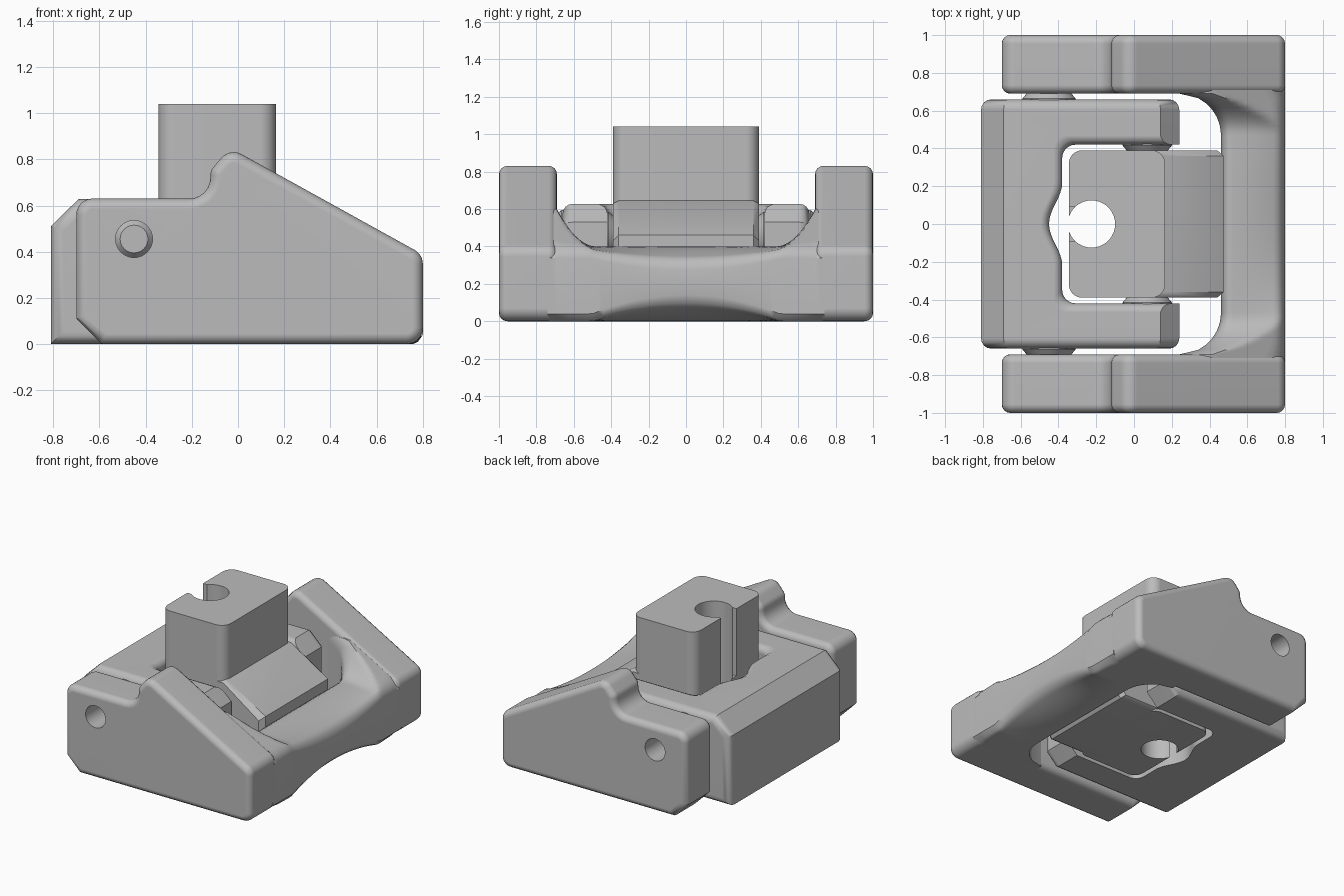
import bpy, bmesh, math
from mathutils import Vector

old = bpy.data.objects.get("Cube")
if old:
    bpy.data.objects.remove(old, do_unlink=True)

grey = bpy.data.materials.new("plain_grey")
grey.use_nodes = True
COLOUR = (0.5, 0.5, 0.5, 1)
grey.diffuse_color = COLOUR
for node in grey.node_tree.nodes:
    if node.type == 'BSDF_PRINCIPLED':
        node.inputs["Base Color"].default_value = COLOUR


def rounded(corners, steps=6):
    """Polygon from (a, b, radius) corners, each with an arc fillet."""
    out = []
    count = len(corners)
    for i, (a, b, r) in enumerate(corners):
        p = Vector((a, b))
        if r == 0:
            out.append((a, b))
            continue
        u = (Vector(corners[i - 1][:2]) - p).normalized()
        v = (Vector(corners[(i + 1) % count][:2]) - p).normalized()
        half = u.angle(v) / 2
        centre = p + (u + v).normalized() * (r / math.sin(half))
        start = p + u * (r / math.tan(half)) - centre
        end = p + v * (r / math.tan(half)) - centre
        sweep = start.angle(end)
        for k in range(steps + 1):
            f = k / steps
            q = (start * math.sin((1 - f) * sweep) + end * math.sin(f * sweep)) / math.sin(sweep)
            out.append(tuple(centre + q))
    return out


def circle(a, b, r, n=40):
    return [(a + r * math.cos(2 * math.pi * i / n), b + r * math.sin(2 * math.pi * i / n))
            for i in range(n)]


def loft(name, sections, axis, bevel=0):
    """Closed solid through (position, outline) sections, with rounded end edges."""
    bm = bmesh.new()
    rings = []
    for t, outline in sections:
        rings.append([bm.verts.new((a, t, b) if axis == 'Y' else (a, b, t)) for a, b in outline])
    n = len(rings[0])
    for low, high in zip(rings, rings[1:]):
        for i in range(n):
            j = (i + 1) % n
            bm.faces.new((low[i], low[j], high[j], high[i]))
    caps = [bm.faces.new(rings[0]), bm.faces.new(rings[-1])]
    bmesh.ops.recalc_face_normals(bm, faces=bm.faces[:])
    if bevel:
        edges = list({e for f in caps for e in f.edges})
        bmesh.ops.bevel(bm, geom=edges, offset=bevel, segments=4, profile=0.5,
                        affect='EDGES', clamp_overlap=False)
        bmesh.ops.recalc_face_normals(bm, faces=bm.faces[:])
    mesh = bpy.data.meshes.new(name)
    bm.to_mesh(mesh)
    bm.free()
    mesh.materials.append(grey)
    obj = bpy.data.objects.new(name, mesh)
    bpy.context.collection.objects.link(obj)
    return obj


def activate(obj):
    bpy.ops.object.select_all(action='DESELECT')
    obj.select_set(True)
    bpy.context.view_layer.objects.active = obj


def cut(obj, cutter):
    mod = obj.modifiers.new("cut", 'BOOLEAN')
    mod.operation = 'DIFFERENCE'
    mod.solver = 'EXACT'
    mod.object = cutter
    activate(obj)
    bpy.ops.object.modifier_apply(modifier=mod.name)
    bpy.data.objects.remove(cutter, do_unlink=True)


def finish(obj):
    activate(obj)
    bpy.ops.object.shade_smooth_by_angle(angle=math.radians(35))
    mod = obj.modifiers.new("flat_shading", 'WEIGHTED_NORMAL')
    mod.keep_sharp = True


PIVOT_Z = 0.455
OUTER_PIVOT_X = -0.45
INNER_PIVOT_X = 0.07

# Outer frame: two wedge arms with a pin hole each
arm_profile = rounded([
    (-0.59, 0, 0), (0.8, 0, 0.07), (0.8, 0.388, 0.07), (-0.035, 0.85, 0.07),
    (-0.12, 0.75, 0.06), (-0.12, 0.63, 0.09), (-0.7, 0.63, 0.07), (-0.7, 0.11, 0)])
for side, label in ((-1, "front"), (1, "back")):
    arm = loft(label + "_frame_arm", [(side * 0.69, arm_profile), (side * 1.0, arm_profile)],
               'Y', 0.045)
    hole = circle(OUTER_PIVOT_X, PIVOT_Z, 0.08)
    cut(arm, loft("hole_cutter", [(side * 0.6, hole), (side * 1.1, hole)], 'Y'))
    finish(arm)


# Outer frame: crossbar with scooped top, relieved underside and rounded inner corners
def bar_section(y):
    d = abs(y)
    bend = min(max((d - 0.47) / 0.22, 0), 1)
    inner = 0.46 - 0.22 * (1 - math.sqrt(1 - bend * bend))
    top = 0.40 + 0.2 * min(max((d - 0.48) / 0.21, 0), 1) ** 2
    dip = 0.08 * max(0, 1 - (y / 0.58) ** 2)
    relief = 0.1 * max(0, 1 - (y / 0.5) ** 2)
    upper, lower = [], []
    for i in range(17):
        u = i / 16
        x = inner + (0.8 - inner) * u
        edge = max(0, (abs(2 * u - 1) - 0.75) / 0.25) ** 2
        upper.append((x, min(top - dip * u * u - 0.045 * edge, 0.82 - 0.553 * x - 0.04 * edge * u)))
        lower.append((x, relief * u * u + (0.04 * edge if u > 0.5 else 0)))
    return upper + lower[::-1]


ys = [0.74 * (i / 30 - 1) for i in range(61)]
finish(loft("frame_crossbar", [(y, bar_section(y)) for y in ys], 'Y'))

# Middle yoke: chamfered body opened by a slot with a curved relief
yoke_profile = [(-0.81, 0), (0.15, 0), (0.24, 0.09), (0.24, 0.53),
                (0.14, 0.628), (-0.69, 0.628), (-0.81, 0.51)]
yoke = loft("middle_yoke", [(-0.66, yoke_profile), (0.66, yoke_profile)], 'Y', 0.055)


def slot(grow):
    w, back = 0.42 + grow, -0.38 - grow
    relief = [(back - 0.035 * (1 + math.cos(math.pi * y / 0.22)), y, 0)
              for y in [0.22 * (1 - i / 8) for i in range(17)]]
    return rounded([(0.6, -w, 0), (0.6, w, 0), (back, w, 0.07)] + relief + [(back, -w, 0.07)])


cut(yoke, loft("slot_cutter", [(-0.1, slot(0)), (0.575, slot(0)), (0.597, slot(0.006)),
                               (0.615, slot(0.02)), (0.629, slot(0.05)), (0.8, slot(0.05))], 'Z'))
finish(yoke)

# Tapered pivots between frame, yoke and block
for side, label in ((-1, "front"), (1, "back")):
    finish(loft(label + "_outer_pivot", [
        (side * 0.62, circle(OUTER_PIVOT_X, PIVOT_Z, 0.14)),
        (side * 0.665, circle(OUTER_PIVOT_X, PIVOT_Z, 0.14)),
        (side * 0.76, circle(OUTER_PIVOT_X, PIVOT_Z, 0.06))], 'Y'))
    finish(loft(label + "_inner_pivot", [
        (side * 0.46, circle(INNER_PIVOT_X, PIVOT_Z, 0.13)),
        (side * 0.415, circle(INNER_PIVOT_X, PIVOT_Z, 0.13)),
        (side * 0.33, circle(INNER_PIVOT_X, PIVOT_Z, 0.06))], 'Y'))

# Centre block: upright post with a vertical bore and a rear slit
post_plan = rounded([(-0.345, -0.39, 0.07), (0.165, -0.39, 0.07),
                     (0.165, 0.39, 0.07), (-0.345, 0.39, 0.07)])
post = loft("centre_post", [(0, post_plan), (1.04, post_plan)], 'Z')
bore = circle(-0.225, 0, 0.125)
cut(post, loft("bore_cutter", [(-0.1, bore), (1.2, bore)], 'Z'))
slit = [(-0.6, -0.09), (-0.225, -0.09), (-0.225, 0.09), (-0.6, 0.09)]
cut(post, loft("slit_cutter", [(0.55, slit), (1.2, slit)], 'Z'))
finish(post)

# Centre block: sloped foot
foot_profile = [(-0.05, 0), (0.42, 0), (0.475, 0.06), (0.475, 0.46), (0.165, 0.645), (-0.05, 0.645)]
foot_inset = [(-0.05, 0.02), (0.4, 0.02), (0.44, 0.07), (0.44, 0.43), (0.155, 0.63), (-0.05, 0.63)]
finish(loft("centre_foot", [(-0.39, foot_inset), (-0.36, foot_profile),
                            (0.36, foot_profile), (0.39, foot_inset)], 'Y'))
